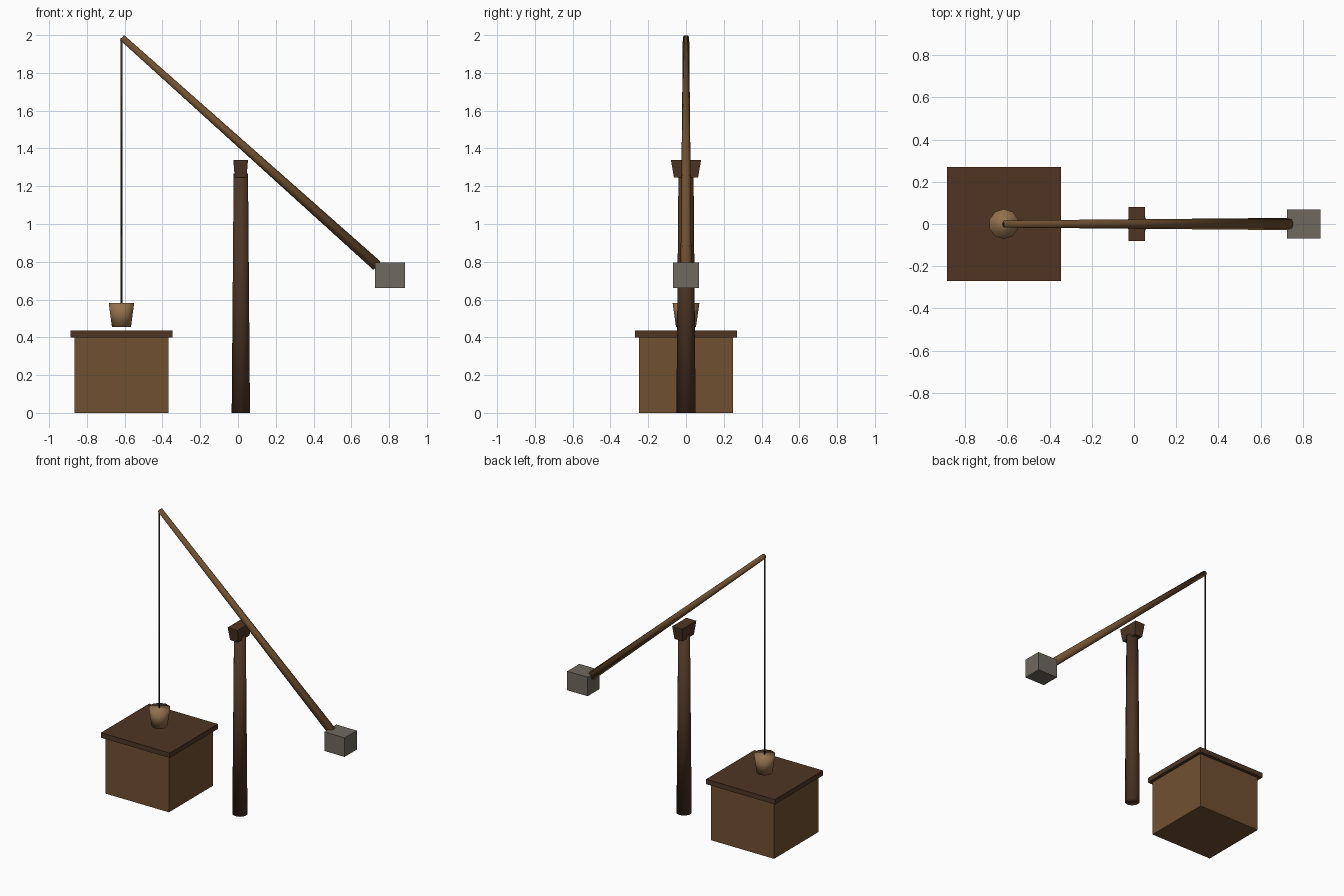
import bpy, bmesh, math
from mathutils import Vector

if "Cube" in bpy.data.objects:
    bpy.data.objects.remove(bpy.data.objects["Cube"])


def srgb(r, g, b):
    f = lambda c: c / 12.92 if c <= 0.04045 else ((c + 0.055) / 1.055) ** 2.4
    return (f(r / 255), f(g / 255), f(b / 255), 1.0)


def material(name, rgb):
    m = bpy.data.materials.new(name)
    m.diffuse_color = srgb(*rgb)
    m.use_nodes = True
    m.node_tree.nodes["Principled BSDF"].inputs["Base Color"].default_value = m.diffuse_color
    return m


WOOD = material("mid_brown_wood", (112, 80, 48))
DARK = material("dark_brown_wood", (78, 53, 36))
PALE = material("pale_bucket_wood", (146, 113, 77))
ROPE = material("dark_rope", (52, 42, 34))
STONE = material("grey_stone", (110, 105, 95))


def finish(bm, name, mat, smooth=False):
    bmesh.ops.recalc_face_normals(bm, faces=bm.faces)
    for f in bm.faces:
        f.smooth = smooth
    me = bpy.data.meshes.new(name)
    bm.to_mesh(me)
    bm.free()
    me.materials.append(mat)
    ob = bpy.data.objects.new(name, me)
    bpy.context.collection.objects.link(ob)
    return ob


def box(name, x, y, z, mat, flare=(1, 1)):
    """Box from (min, max) ranges; flare scales the bottom face in x and y."""
    bm = bmesh.new()
    bmesh.ops.create_cube(bm, size=1)
    for v in bm.verts:
        sx, sy = flare if v.co.z < 0 else (1, 1)
        v.co = Vector((sum(x) / 2 + v.co.x * (x[1] - x[0]) * sx,
                       sum(y) / 2 + v.co.y * (y[1] - y[0]) * sy,
                       sum(z) / 2 + v.co.z * (z[1] - z[0])))
    return finish(bm, name, mat)


def pole(name, a, b, ra, rb, sides, mat, smooth=True):
    """Tapered round pole from point a (radius ra) to point b (radius rb)."""
    a, b = Vector(a), Vector(b)
    bm = bmesh.new()
    bmesh.ops.create_cone(bm, cap_ends=True, segments=sides,
                          radius1=ra, radius2=rb, depth=(b - a).length)
    ob = finish(bm, name, mat, smooth)
    ob.location = (a + b) / 2
    ob.rotation_mode = 'QUATERNION'
    ob.rotation_quaternion = (b - a).to_track_quat('Z', 'Y')
    return ob


# Well housing and its overhanging lid
box("well_box", (-0.865, -0.369), (-0.248, 0.248), (0, 0.4), WOOD)
box("well_lid", (-0.887, -0.347), (-0.27, 0.27), (0.4, 0.435), DARK)

# Upright post with the flared bearing block on top
pole("post", (0.015, 0, 0), (0.015, 0, 1.268), 0.051, 0.040, 10, DARK)
box("bearing_block", (-0.025, 0.053), (-0.08, 0.08), (1.247, 1.34), DARK, (0.8, 0.8))

# Swinging beam, thick at the counterweight end
pole("beam", (0.736, 0, 0.779), (-0.614, 0, 1.987), 0.029, 0.017, 8, WOOD)
box("counterweight", (0.725, 0.885), (-0.068, 0.068), (0.66, 0.795), STONE)

# Rope and hanging bucket
pole("rope", (-0.617, 0, 0.58), (-0.617, 0, 1.985), 0.005, 0.005, 6, ROPE)
pole("bucket", (-0.617, 0, 0.455), (-0.617, 0, 0.583), 0.053, 0.071, 10, PALE)
